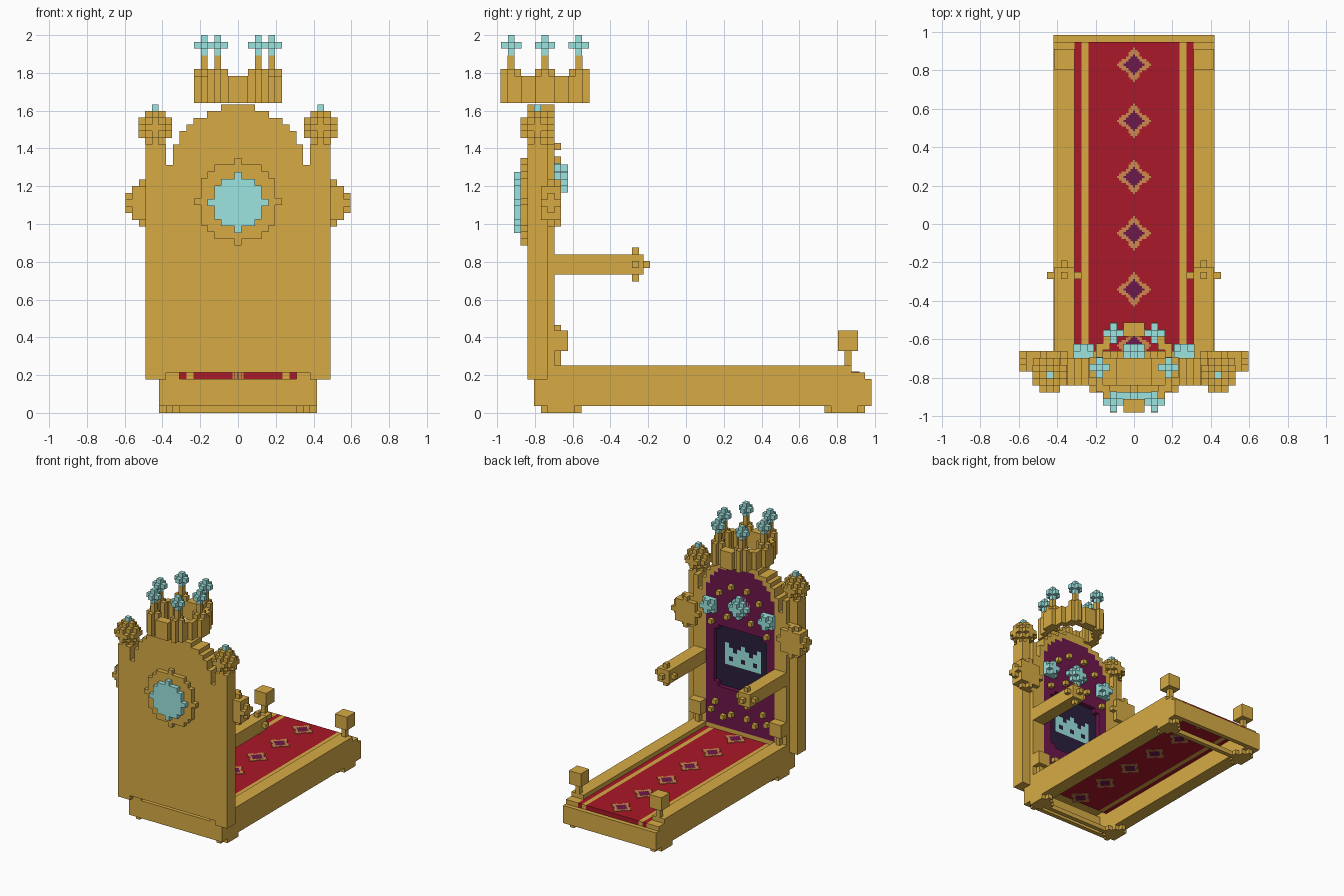
import bpy, bmesh

if "Cube" in bpy.data.objects:
    bpy.data.objects.remove(bpy.data.objects["Cube"])

V = 2 / 56       # edge of one building block
W = V * 1.018    # slightly wider block for base and backrest

COLOURS = {
    "gold": (0.68, 0.41, 0.06), "pale teal": (0.335, 0.78, 0.75),
    "carpet red": (0.40, 0.009, 0.021), "plum": (0.155, 0.009, 0.07),
    "midnight": (0.023, 0.014, 0.045), "tan": (0.62, 0.25, 0.08),
}
GOLD, TEAL, RED, PLUM, DARK, TAN = range(6)
MATS = []
for n, c in COLOURS.items():
    m = bpy.data.materials.new(n)
    m.diffuse_color = (*c, 1)
    m.use_nodes = True
    m.node_tree.nodes["Principled BSDF"].inputs["Base Color"].default_value = m.diffuse_color
    MATS.append(m)


def at(i, j, k):
    """Centre of a block: i from the middle, j from the front, k from the ground."""
    return (i * V, (j - 27) * V, (k + 0.5) * V)


def blocks(name, rule, rx, ry, rz, origin=at(0, 0, 0), size=(V, V, V)):
    """Block object: rule(i, j, k) gives a colour or None; hidden faces are left out."""
    cells = {}
    for i in range(rx[0], rx[1] + 1):
        for j in range(ry[0], ry[1] + 1):
            for k in range(rz[0], rz[1] + 1):
                c = rule(i, j, k)
                if c is not None:
                    cells[i, j, k] = c
    used = sorted(set(cells.values()))
    bm = bmesh.new()
    verts = {}

    def vert(p):
        if p not in verts:
            verts[p] = bm.verts.new([origin[a] + (p[a] - 0.5) * size[a] for a in range(3)])
        return verts[p]

    for cell, col in cells.items():
        for a in range(3):
            b, c = (a + 1) % 3, (a + 2) % 3
            for d in (0, 1):
                nb = list(cell)
                nb[a] += 2 * d - 1
                if tuple(nb) in cells:
                    continue
                quad = []
                for u, w in ((0, 0), (1, 0), (1, 1), (0, 1)):
                    p = list(cell)
                    p[a] += d
                    p[b] += u
                    p[c] += w
                    quad.append(vert(tuple(p)))
                f = bm.faces.new(quad if d else quad[::-1])
                f.material_index = used.index(col)
    me = bpy.data.meshes.new(name)
    bm.to_mesh(me)
    bm.free()
    for u in used:
        me.materials.append(MATS[u])
    ob = bpy.data.objects.new(name, me)
    bpy.context.collection.objects.link(ob)
    return ob


def box(name, col, centre, nx, ny, nz):
    """Plain box, measured in blocks."""
    return blocks(name, lambda i, j, k: col, (0, 0), (0, 0), (0, 0),
                  at(*centre), (nx * V, ny * V, nz * V))


def ball(name, col, centre, r2, keep=lambda i, j, k: True):
    """Blocky ball, squared radius r2 in blocks."""
    return blocks(name, lambda i, j, k: col if i*i + j*j + k*k <= r2 and keep(i, j, k) else None,
                  (-6, 6), (-6, 6), (-6, 6), at(*centre))


# Base: two long rails, end beams and the striped carpet
def base(i, j, k):
    a = abs(i)
    if j == 54:
        return GOLD if k <= 4 else None
    if a >= 9:
        return GOLD if k <= (6 if j <= 51 else 5) else None
    if k == 5 and j >= 8:
        return GOLD if a == 7 else RED
    return GOLD if j == 5 and k <= 4 else None


blocks("base_and_carpet", base, (-11, 11), (5, 54), (1, 6), size=(W, V, V))

# Feet with a thin cross bar
for name, c in (("rear", 8.5), ("front", 50.5)):
    blocks(name + "_feet", lambda i, j, k: GOLD if abs(abs(i) - 10) + abs(j - c) <= 2.5
           or j == int(c) else None, (-11, 11), (int(c) - 2, int(c) + 3), (0, 0),
           size=(W, V, V))


# Carpet motifs, a little proud of the carpet on both sides
def motif(a, b, k):
    a, b = abs(a), abs(b)
    if a + b <= 4:
        return PLUM
    return TAN if a + b <= 7 and min(a, b) < 3 or a + b == 6 else None


for n in range(6):
    blocks("carpet_motif", motif, (-7, 7), (-7, 7), (0, 0),
           (0, 0.828 - 0.292 * n, 5.5 * V), (V / 3, V / 3, V + 0.008))


# Backrest: pillars, arch, plum panel and recessed dark field with a small crown
def arch(k):
    for top, half in ((39, 9), (41, 8), (42, 7), (43, 6), (44, 4), (45, 2)):
        if k <= top:
            return half
    return -1


EMBLEM = ["X...X...X", "XX.XXX.XX", "XXXXXXXXX", "X.XX.XX.X", "XXXXXXXXX"]


def backrest(i, j, k):
    a = abs(i)
    if a >= 12 and j == 7:
        return None
    if a >= 11:
        return GOLD if k <= 39 else None
    if k < 6 or (a > arch(k) and k > 36):
        return None
    plum = k >= 7 and a <= arch(k + 1) - 1 and k <= 43
    dark = a <= 6 and 16 <= k <= 29 and a + abs(k - 22.5) <= 11.5
    if j == 7 and plum:
        return None if dark else PLUM
    if j == 6 and dark:
        lit = a <= 4 and 21 <= k <= 25 and EMBLEM[25 - k][i + 4] == "X"
        return TEAL if lit else DARK
    return GOLD


blocks("backrest", backrest, (-13, 13), (4, 7), (5, 45),
       at(0, 0, 0), (W, V, V * 0.994))

# Round medallion on the outer face of the backrest
blocks("medallion_rim", lambda i, j, k: GOLD if i*i + k*k <= 36 else None,
       (-6, 6), (0, 0), (-6, 6), at(0, 3, 30.8))
blocks("medallion_gem", lambda i, j, k: TEAL if i*i + k*k <= 16 else None,
       (-4, 4), (0, 0), (-4, 4), at(0, 2, 30.7))

# Gems and studs on the inner panel
ball("centre_gem", TEAL, (0, 7, 34.8), 5, lambda i, j, k: j >= 0)
for s in (-1, 1):
    ball("side_gem", TEAL, (7.3 * s, 8, 33.7), 2)
    for i, k in ((2, 39), (5, 37), (3, 32), (7, 30), (2, 10), (6, 12), (4, 9), (7, 10)):
        box("panel_stud", GOLD, (i * s, 8, k), 1, 1, 1)

for s in (-1, 1):
    # Pillar finials
    ball("pillar_finial", GOLD, (12.25 * s, 5, 41.75), 5)
    box("finial_tip", TEAL, (12.25 * s, 5, 44.75), 1, 1, 1)
    # Side rosettes
    ball("side_rosette", GOLD, (13.2 * s, 7, 30.6), 10, lambda i, j, k: abs(j) <= 1)
    # Armrests with small nubs on every end face
    box("armrest", GOLD, (10.15 * s, 13.6, 21.5), 3, 14.2, 3)
    box("armrest_nub_side", GOLD, (10.15 * s, 19.5, 21.5), 5, 1, 1)
    box("armrest_nub_upright", GOLD, (10.15 * s, 19.5, 21.5), 1, 1, 5)
    box("armrest_tip", GOLD, (10.15 * s, 21, 21.5), 1, 1.4, 1)
    # Cube knobs on the rails
    for j in (8, 51):
        box("rail_knob_stem", GOLD, (10.15 * s, j, 7.5), 1, 1, 3)
        box("rail_knob", GOLD, (10.15 * s, j, 10.2), 3, 3, 3)

# Hollow crown on top, six points with gem tips
POINTS = [(5, 0), (-5, 0), (3, 5), (-3, 5), (3, -5), (-3, -5)]


def crown(i, j, k):
    for px, py in POINTS:
        if (i, j) == (px, py) or (k <= 50 and abs(i - px) + abs(j - py) <= 1):
            return GOLD
    if 21 <= i*i + j*j <= 37 and k <= 49:
        return GOLD


blocks("crown", crown, (-6, 6), (-6, 6), (46, 52), at(0, 6.1, -0.2), (V, V * 1.01, V * 1.003))
for px, py in POINTS:
    ball("crown_gem", TEAL, (px, 6.1 + py, 54), 1)
